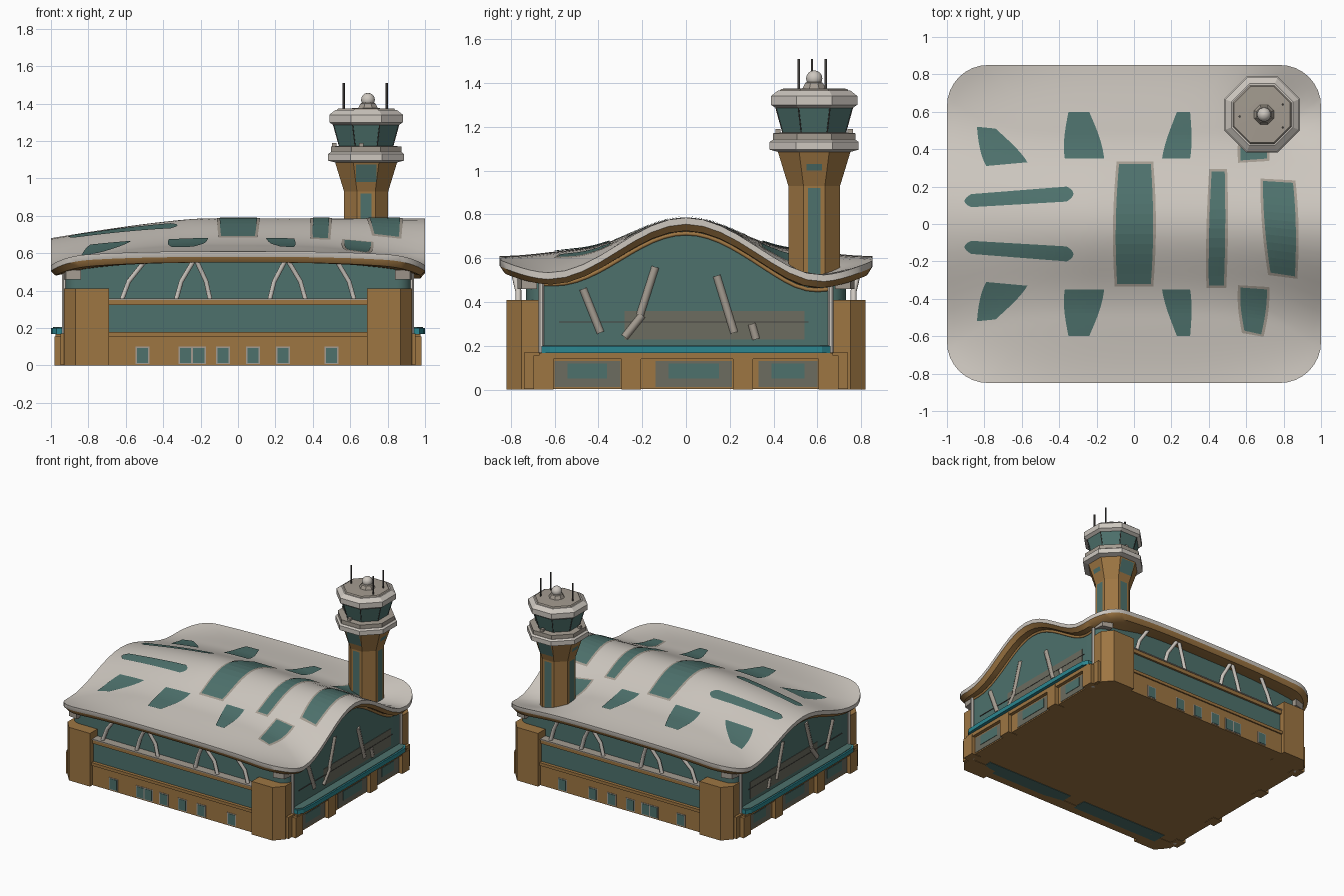
import bpy, bmesh, math
from mathutils import Vector

if "Cube" in bpy.data.objects:
    bpy.data.objects.remove(bpy.data.objects["Cube"])


def mat(name, r, g, b):
    m = bpy.data.materials.new(name)
    m.diffuse_color = (r, g, b, 1)
    m.use_nodes = True
    m.node_tree.nodes["Principled BSDF"].inputs["Base Color"].default_value = m.diffuse_color
    return m


WHITE = mat("warm white", 0.61, 0.57, 0.52)
GLASS = mat("teal glass", 0.075, 0.165, 0.15)
BROWN = mat("ochre brown", 0.34, 0.18, 0.055)
TAUPE = mat("taupe", 0.37, 0.33, 0.28)
AQUA = mat("bright teal", 0.025, 0.24, 0.28)
DUSTY = mat("dusty glass", 0.15, 0.15, 0.115)
DARK = mat("dark grey", 0.06, 0.055, 0.05)


def make(name, verts, faces, mats, idx=None, smooth=None):
    me = bpy.data.meshes.new(name)
    me.from_pydata([tuple(v) for v in verts], [], faces)
    for m in mats:
        me.materials.append(m)
    if idx:
        for p, i in zip(me.polygons, idx):
            p.material_index = i
    bm = bmesh.new()
    bm.from_mesh(me)
    bmesh.ops.recalc_face_normals(bm, faces=bm.faces)
    bm.to_mesh(me)
    bm.free()
    ob = bpy.data.objects.new(name, me)
    bpy.context.collection.objects.link(ob)
    if smooth:
        bpy.ops.object.select_all(action='DESELECT')
        ob.select_set(True)
        bpy.context.view_layer.objects.active = ob
        bpy.ops.object.shade_smooth_by_angle(angle=math.radians(smooth))
    return ob


def prism(name, poly, z0, z1, m):
    n = len(poly)
    v = [(x, y, z0) for x, y in poly] + [(x, y, z1) for x, y in poly]
    f = [(i, (i + 1) % n, n + (i + 1) % n, n + i) for i in range(n)]
    return make(name, v, f + [tuple(range(n)), tuple(range(n, 2 * n))], [m])


def box(name, x0, x1, y0, y1, z0, z1, m):
    return prism(name, [(x0, y0), (x1, y0), (x1, y1), (x0, y1)], z0, z1, m)


def lathe(name, prof, m, cx, cy, n=8, smooth=None):
    # prof holds (apothem, z); flat sides face the axes
    v, f = [], []
    for r, z in prof:
        for i in range(n):
            a = 2 * math.pi * (i + 0.5) / n
            k = r / math.cos(math.pi / n)
            v.append((cx + k * math.cos(a), cy + k * math.sin(a), z))
    for j in range(len(prof) - 1):
        for i in range(n):
            f.append((j * n + i, j * n + (i + 1) % n, (j + 1) * n + (i + 1) % n, (j + 1) * n + i))
    f += [tuple(range(n)), tuple(range(len(v) - n, len(v)))]
    return make(name, v, f, [m], smooth=smooth)


def rod(name, pts, r, m):
    cu = bpy.data.curves.new(name, 'CURVE')
    cu.dimensions = '3D'
    cu.bevel_depth = r
    cu.bevel_resolution = 1
    cu.use_fill_caps = True
    s = cu.splines.new('POLY')
    s.points.add(len(pts) - 1)
    for p, c in zip(s.points, pts):
        p.co = (*c, 1)
    cu.materials.append(m)
    bpy.context.collection.objects.link(bpy.data.objects.new(name, cu))


def outline(hx, hy, r, n=8, side=16):
    # rounded rectangle, with points spread along the straight sides
    corners, pts = [], []
    for k, (sx, sy) in enumerate([(1, 1), (-1, 1), (-1, -1), (1, -1)]):
        corners.append([(sx * (hx - r) + r * math.cos(math.pi / 2 * (k + i / n)),
                         sy * (hy - r) + r * math.sin(math.pi / 2 * (k + i / n))) for i in range(n + 1)])
    for k in range(4):
        pts += corners[k]
        a, b = corners[k][-1], corners[(k + 1) % 4][0]
        pts += [(a[0] + (b[0] - a[0]) * t / side, a[1] + (b[1] - a[1]) * t / side) for t in range(1, side)]
    return pts


def height(x, y):
    # roof surface: central vault over lower wings that droop at both ends, hollowed at the tower
    ay = abs(y)
    t = max(0, min(1, (0.85 - ay) / 0.5))
    mid = 0.61 + 0.04 * t * t * (3 - 2 * t)
    end = 0.533 + 0.045 * max(0, (ay - 0.6) / 0.25) ** 2
    base = mid + (end - mid) * min(1, abs(x)) ** 3
    crest = 0.785 - 0.105 * (max(0, -0.2 - x) / 0.8) ** 1.3
    w = 0.49 + 0.14 * min(1, abs(x)) ** 4
    bell = math.cos(math.pi / 2 * ay / w) ** 2 if ay < w else 0
    dip = 0.055 * math.exp(-((x - 0.78) ** 2 + (y - 0.58) ** 2) / 0.03)
    return base + (crest - base) * bell - dip


# Roof shell: white top and rim, brown soffit
out = outline(1.0, 0.85, 0.22)
n = len(out)
rings = [(k / 28, 0) for k in range(1, 29)] + [(1.0, -0.03), (0.975, -0.06)]
rings += [(k / 14, -0.062) for k in range(13, 0, -1)]
v, f, idx = [], [], []
for t, dz in rings:
    v += [(x * t, y * t, height(x * t, y * t) + dz) for x, y in out]
for j in range(len(rings) - 1):
    for i in range(n):
        f.append((j * n + i, j * n + (i + 1) % n, (j + 1) * n + (i + 1) % n, (j + 1) * n + i))
        idx.append(0 if j < 28 else 1)
c = len(v)
v += [(0, 0, height(0, 0)), (0, 0, height(0, 0) - 0.062)]
last = (len(rings) - 1) * n
for i in range(n):
    f += [(i, (i + 1) % n, c), (last + i, last + (i + 1) % n, c + 1)]
    idx += [0, 1]
make("roof", v, f, [WHITE, BROWN], idx, smooth=40)


# Skylights laid on the roof, some with a thin taupe border
def roof_patch(name, q, dz, m, grow=0.0, k=12):
    cx, cy = sum(p[0] for p in q) / 4, sum(p[1] for p in q) / 4
    q = [Vector((x + math.copysign(grow, x - cx), y + math.copysign(grow, y - cy))) for x, y in q]
    v = []
    for j in range(k + 1):
        for i in range(k + 1):
            # long edges bow outward a little
            u = i / k + (i / k - 0.5) * 0.14 * (1 - (2 * j / k - 1) ** 2)
            p = q[0].lerp(q[1], u).lerp(q[3].lerp(q[2], u), j / k)
            v.append((p.x, p.y, height(p.x, p.y) + dz))
    f = [(a, a + 1, a + k + 2, a + k + 1) for j in range(k) for a in range(j * (k + 1), j * (k + 1) + k)]
    ob = make(name, v, f, [m])
    if ob.data.polygons[0].normal.z < 0:
        ob.data.flip_normals()


paired = [[(-.79, .31), (-.57, .33), (-.74, .51), (-.84, .52)], [(-.87, .09), (-.36, .12), (-.36, .20), (-.87, .16)],
          [(-.37, .35), (-.16, .35), (-.24, .60), (-.35, .60)], [(.15, .35), (.30, .35), (.30, .60), (.23, .60)],
          [(.57, .34), (.71, .35), (.68, .59), (.59, .57)]]
single = [[(-.09, -.32), (.09, -.32), (.09, .32), (-.08, .32)], [(.40, -.33), (.48, -.33), (.485, .28), (.415, .28)],
          [(.73, -.26), (.86, -.28), (.85, .22), (.69, .23)]]
for q in paired + [[(x, -y) for x, y in reversed(q)] for q in paired] + single:
    if q in single or q[0][0] > 0.5:
        roof_patch("skylight_border", q, 0.003, TAUPE, 0.013)
    roof_patch("skylight", q, 0.006, GLASS)

# Glass curtain wall rising to the soffit
out = outline(0.925, 0.73, 0.08)
n = len(out)
v = [(x, y, 0.15) for x, y in out] + [(x, y, height(x, y) - 0.05) for x, y in out]
make("curtain_wall", v, [(i, (i + 1) % n, n + (i + 1) % n, n + i) for i in range(n)], [GLASS], smooth=40)

# Base block and underside panels
box("base", -0.95, 0.95, -0.74, 0.74, 0.003, 0.17, BROWN)
for s in (-1, 1):
    box("floor_panel", 0.43 * s - 0.37, 0.43 * s + 0.37, -0.73, -0.62, 0, 0.004, GLASS)

# Long sides, front and back
for s in (-1, 1):
    def slab(name, x0, x1, d0, d1, z0, z1, m):
        box(name, x0, x1, min(s * d0, s * d1), max(s * d0, s * d1), z0, z1, m)
    slab("long_base_wall", -0.70, 0.70, 0.70, 0.79, 0, 0.17, BROWN)
    slab("base_ledge", -0.70, 0.70, 0.70, 0.80, 0.155, 0.178, BROWN)
    slab("window_band", -0.69, 0.69, 0.70, 0.775, 0.17, 0.325, GLASS)
    slab("window_beam", -0.70, 0.70, 0.70, 0.79, 0.322, 0.35, BROWN)
    slab("beam_cap", -0.70, 0.70, 0.70, 0.795, 0.35, 0.358, TAUPE)
    for x in (-0.51, -0.28, -0.21, -0.08, 0.08, 0.24, 0.50):
        slab("small_window_frame", x - 0.038, x + 0.038, 0.785, 0.793, 0.008, 0.10, TAUPE)
        slab("small_window", x - 0.03, x + 0.03, 0.785, 0.796, 0.014, 0.094, GLASS)
    # branching roof struts
    for top, foot in ((-0.24, -0.33), (-0.22, -0.15), (0.25, 0.17), (0.27, 0.36), (-0.50, -0.62), (0.53, 0.62)):
        mid = foot + (top - foot) * 0.3
        rod("roof_strut", [(foot, s * 0.765, 0.355), (mid, s * 0.765, 0.45), (top, s * 0.79, 0.555)], 0.014, WHITE)

# Corner pillars and slim columns
for sx in (-1, 1):
    for sy in (-1, 1):
        p = [(.69, .67), (.93, .67), (.93, .75), (.87, .82), (.69, .82)]
        prism("corner_pillar", [(x * sx, y * sy) for x, y in p], 0, 0.41, BROWN)
        lathe("corner_column", [(0.013, 0), (0.013, 0.5)], WHITE, sx * 0.928, sy * 0.66)
        p = [(.84, .68), (.93, .68), (.92, .75), (.84, .77)]
        prism("pillar_head", [(x * sx, y * sy) for x, y in p], 0.46, 0.51, TAUPE)

# Short sides, right and left
for s in (-1, 1):
    def wall(name, d0, d1, y0, y1, z0, z1, m):
        box(name, min(s * d0, s * d1), max(s * d0, s * d1), y0, y1, z0, z1, m)
    p = [(.90, -.66), (.97, -.66), (.995, -.62), (1.0, -.5), (1.0, .5), (.995, .62), (.97, .66), (.90, .66)]
    prism("canopy", [(x * s, y) for x, y in p], 0.168, 0.2, AQUA)
    prism("canopy_top", [(x * s - s * 0.012, y * 0.985) for x, y in p], 0.195, 0.204, GLASS)
    wall("canopy_beam", 0.90, 0.975, -0.67, 0.67, 0.14, 0.168, BROWN)
    for y in (-0.65, -0.25, 0.26, 0.65):
        wall("pilaster", 0.90, 0.98, y - 0.045, y + 0.045, 0, 0.155, BROWN)
    for y0, y1 in ((-0.60, -0.30), (-0.14, 0.21), (0.33, 0.60)):
        wall("bay_surround", 0.945, 0.953, y0, y1, 0.012, 0.13, DUSTY)
        wall("bay_glass", 0.945, 0.956, y0 + 0.06, y1 - 0.06, 0.05, 0.12, GLASS)
    wall("reflection_band", 0.922, 0.928, -0.28, 0.54, 0.23, 0.36, DUSTY)
    wall("wall_rail", 0.922, 0.930, -0.58, 0.56, 0.307, 0.312, DARK)
    for a, b in (((-0.47, 0.46), (-0.39, 0.26)), ((-0.14, 0.56), (-0.21, 0.34)), ((-0.20, 0.34), (-0.28, 0.24)),
                 ((0.14, 0.52), (0.22, 0.26)), ((0.30, 0.30), (0.32, 0.23))):
        rod("wall_brace", [(s * 0.92, *a), (s * 0.92, *b)], 0.02, TAUPE)
    # brown frame along the top of the arched glass
    rod("arch_frame", [(s * 0.925, y / 20, height(s * 0.925, y / 20) - 0.072) for y in range(-13, 14)], 0.01, BROWN)

# Octagonal control tower
TX, TY = 0.685, 0.585
lathe("tower_shaft", [(0.118, 0.30), (0.118, 0.93), (0.167, 1.09)], BROWN, TX, TY)
lathe("balcony_ring", [(0.165, 1.085), (0.203, 1.095), (0.203, 1.13), (0.19, 1.14)], WHITE, TX, TY)
lathe("balcony_rail", [(0.188, 1.13), (0.188, 1.17), (0.15, 1.173)], TAUPE, TX, TY)
lathe("cab_glass", [(0.142, 1.165), (0.178, 1.30)], GLASS, TX, TY)
lathe("cab_roof", [(0.175, 1.285), (0.197, 1.30), (0.197, 1.34), (0.165, 1.365)], WHITE, TX, TY)
lathe("cab_roof_deck", [(0.16, 1.36), (0.15, 1.373), (0.07, 1.375)], TAUPE, TX, TY)
lathe("radar_base", [(0.055, 1.37), (0.04, 1.40), (0.03, 1.405)], TAUPE, TX + 0.01, TY)
dome = [(0.037 * math.sin(math.pi * (i + 0.2) / 8.4), 1.42 - 0.037 * math.cos(math.pi * (i + 0.2) / 8.4)) for i in range(9)]
lathe("radar_dome", dome, WHITE, TX + 0.01, TY, 16, 60)
for i in range(8):
    a = math.pi / 4 * (i + 0.5)
    d = Vector((math.cos(a), math.sin(a), 0)) / math.cos(math.pi / 8)
    o = Vector((TX, TY, 0))
    rod("cab_mullion", [o + d * 0.142 + Vector((0, 0, 1.17)), o + d * 0.178 + Vector((0, 0, 1.30))], 0.003, DARK)
for x, y in ((0.565, 0.575), (0.795, 0.515), (0.795, 0.638)):
    rod("antenna", [(x, y, 1.35), (x, y, 1.51)], 0.006, DARK)
for x, y in ((0.515, 0.56), (0.66, 0.42), (0.70, 0.75)):
    box("balcony_equipment", x - 0.012, x + 0.012, y - 0.012, y + 0.012, 1.16, 1.19, TAUPE)

# Tower window strips on the four main faces
for k in range(4):
    a = math.pi / 2 * k
    d, t = Vector((math.cos(a), math.sin(a), 0)), Vector((-math.sin(a), math.cos(a), 0))
    flare = (0.035, 1.0, 1.03) if k % 2 == 0 else (0.055, 0.98, 1.075)
    for name, (w, z0, z1) in (("shaft_window", (0.029, 0.49, 0.92)), ("flare_window", flare)):
        v = []
        for z in (z0, z1):
            r = 0.121 + max(0, z - 0.93) * 0.049 / 0.16
            v += [Vector((TX, TY, z)) + d * r + t * w * e for e in (-1, 1)]
        ob = make(name, v, [(0, 1, 3, 2)], [GLASS])
        if ob.data.polygons[0].normal.dot(d) < 0:
            ob.data.flip_normals()
